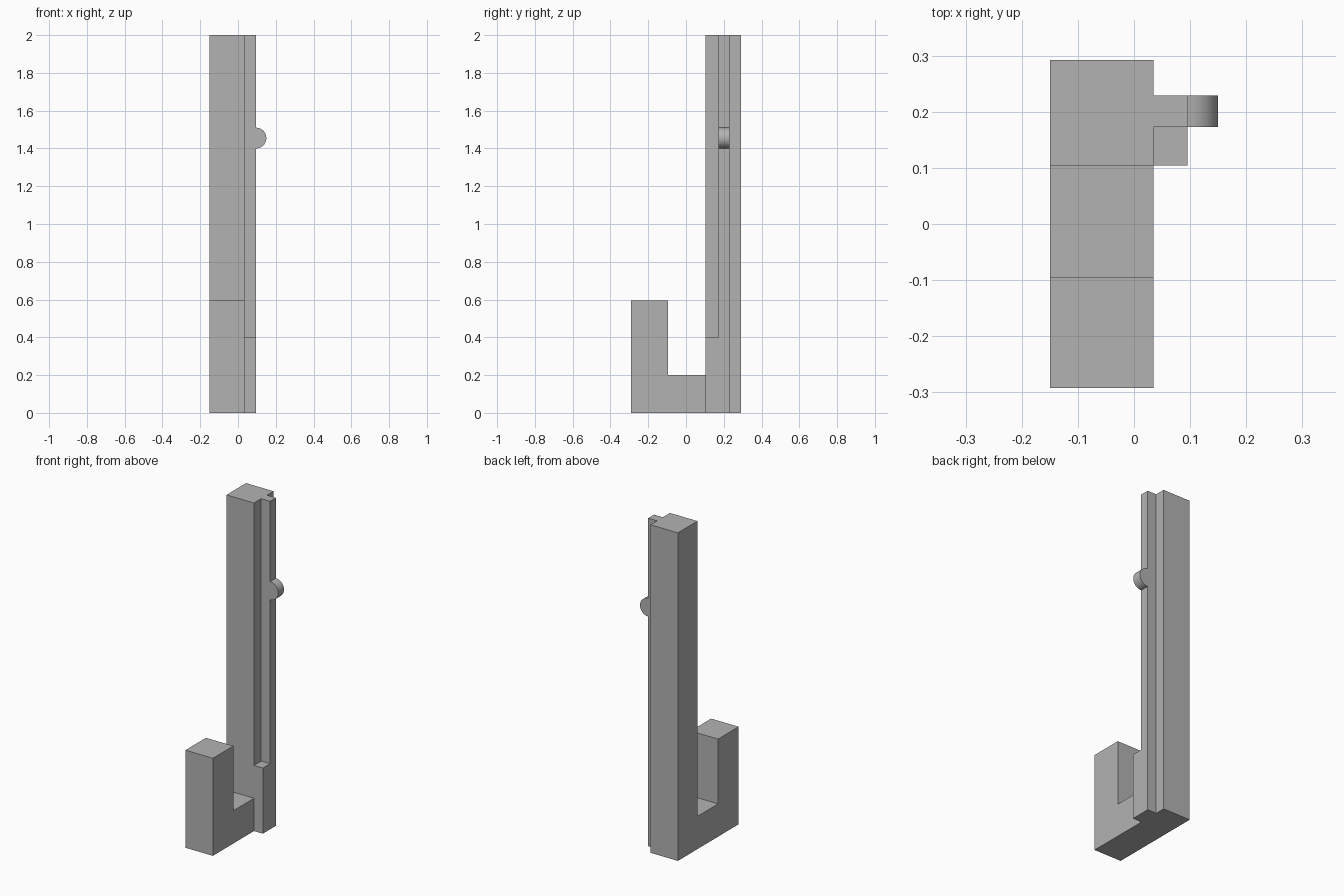
import bpy, bmesh, math
from mathutils import Vector

cube = bpy.data.objects.get("Cube")
if cube:
    bpy.data.objects.remove(cube, do_unlink=True)

GREY = (0.45, 0.45, 0.45, 1)
grey = bpy.data.materials.new("plain grey")
grey.use_nodes = True
grey.diffuse_color = GREY
grey.node_tree.nodes["Principled BSDF"].inputs["Base Color"].default_value = GREY


def extrude_profile(name, points, direction):
    """Extrude a closed outline along a vector into a solid."""
    mesh = bpy.data.meshes.new(name)
    bm = bmesh.new()
    face = bm.faces.new([bm.verts.new(p) for p in points])
    result = bmesh.ops.extrude_face_region(bm, geom=[face], use_keep_orig=True)
    moved = [g for g in result["geom"] if isinstance(g, bmesh.types.BMVert)]
    bmesh.ops.translate(bm, verts=moved, vec=Vector(direction))
    bmesh.ops.recalc_face_normals(bm, faces=bm.faces)
    bm.to_mesh(mesh)
    bm.free()
    mesh.materials.append(grey)
    obj = bpy.data.objects.new(name, mesh)
    bpy.context.collection.objects.link(obj)
    return obj


left, side, rim = -0.15, 0.035, 0.095
front, back = -0.292, 0.292
lip, post = -0.095, 0.104
rail_front, rail_back = 0.173, 0.229

# Hook body: tall post, floor and short upright lip
hook = [(front, 0), (back, 0), (back, 2), (post, 2),
        (post, 0.2), (lip, 0.2), (lip, 0.595), (front, 0.595)]
extrude_profile("hook_body", [(left, y, z) for y, z in hook], (side - left, 0, 0))

# Side rail with a thicker foot
rail = [(rail_front, 0.4), (rail_front, 2), (rail_back, 2), (rail_back, 0),
        (post, 0), (post, 0.4)]
extrude_profile("side_rail", [(side, y, z) for y, z in rail], (rim - side, 0, 0))

# Half-round catch on the rail
radius, steps = 0.055, 32
arc = [math.pi * (i / steps - 0.5) for i in range(steps + 1)]
catch = extrude_profile(
    "catch",
    [(rim + radius * math.cos(a), rail_front, 1.455 + radius * math.sin(a)) for a in arc],
    (0, rail_back - rail_front, 0))
bpy.context.view_layer.objects.active = catch
catch.select_set(True)
bpy.ops.object.shade_smooth_by_angle(angle=math.radians(30))
